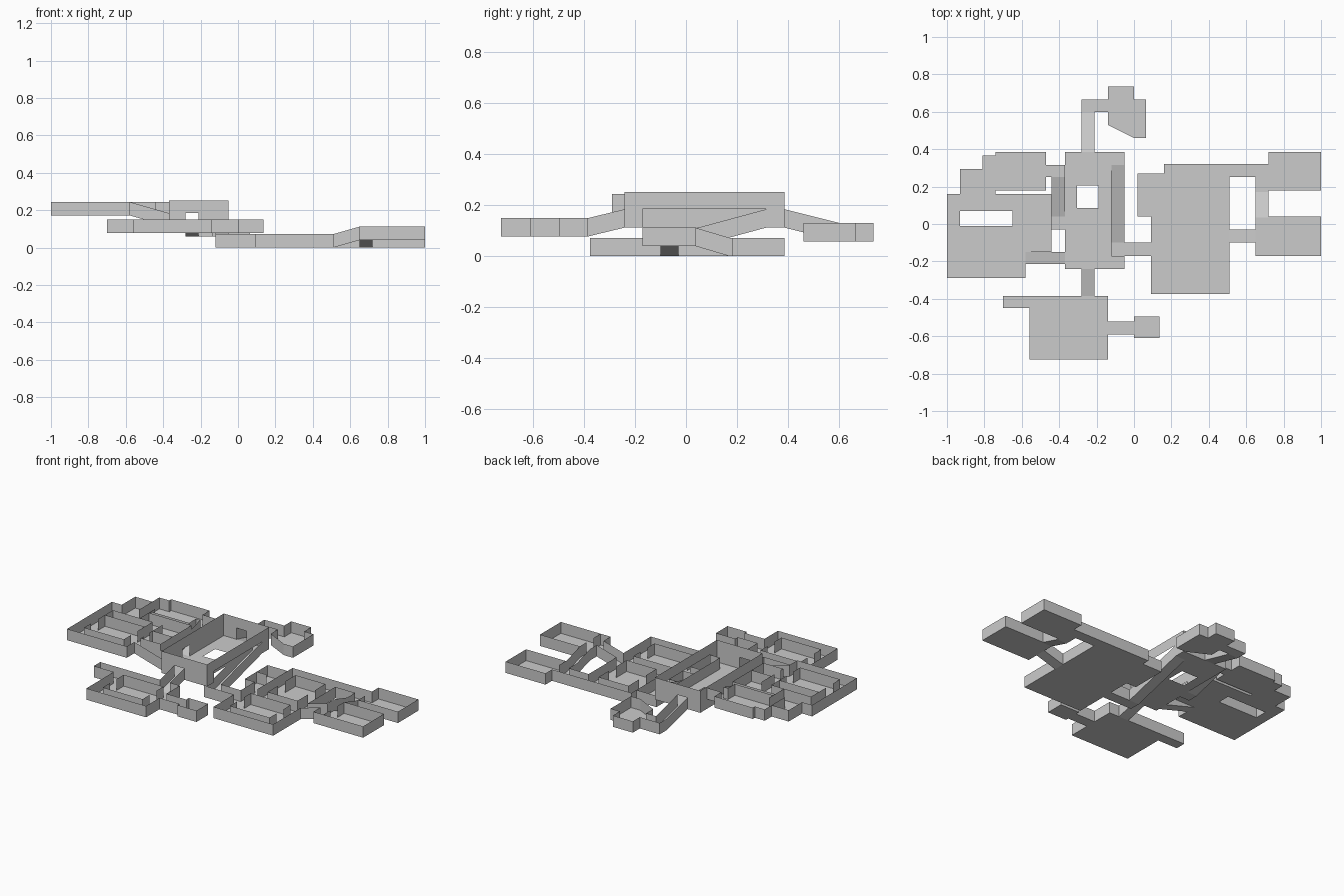
import bpy
import bmesh

if "Cube" in bpy.data.objects:
    bpy.data.objects.remove(bpy.data.objects["Cube"])

H = 0.072   # standard wall and doorway height


def finish(name, bm):
    bmesh.ops.remove_doubles(bm, verts=bm.verts, dist=0.0005)
    mesh = bpy.data.meshes.new(name)
    bm.to_mesh(mesh)
    bm.free()
    bpy.context.collection.objects.link(bpy.data.objects.new(name, mesh))


def face(bm, *pts):
    bm.faces.new([bm.verts.new(p) for p in pts])


def wall(bm, x0, y0, x1, y1, a, b):
    face(bm, (x0, y0, a), (x1, y1, a), (x1, y1, b), (x0, y0, b))


def inside(rects, x, y, e=0.0):
    return any(r[0] - e < x < r[1] + e and r[2] - e < y < r[3] + e for r in rects)


def level(name, z, rects, doors=(), holes=(), inner=(), h=H):
    """Floor over joined (x0, x1, y0, y1) areas, walls round the outside."""
    bm = bmesh.new()
    allr = list(rects) + list(doors) + list(holes)
    xs = sorted({v for r in allr for v in r[:2]})
    ys = sorted({v for r in allr for v in r[2:]})
    for x0, x1 in zip(xs, xs[1:]):
        for y0, y1 in zip(ys, ys[1:]):
            cx, cy = (x0 + x1) / 2, (y0 + y1) / 2
            if not inside(rects, cx, cy):
                continue
            if not inside(holes, cx, cy):
                face(bm, (x0, y0, z), (x1, y0, z), (x1, y1, z), (x0, y1, z))
            e = 0.0004
            for ax, ay, bx, by, dx, dy in ((x0, y0, x1, y0, 0, -e), (x1, y0, x1, y1, e, 0),
                                           (x1, y1, x0, y1, 0, e), (x0, y1, x0, y0, -e, 0)):
                mx, my = (ax + bx) / 2, (ay + by) / 2
                if inside(rects, mx + dx, my + dy):
                    continue
                low = z + H if inside(doors, mx, my, 0.001) else z
                if low < z + h - 0.001:
                    wall(bm, ax, ay, bx, by, low, z + h)
    for x0, y0, x1, y1 in inner:
        wall(bm, x0, y0, x1, y1, z, z + H)
    finish(name, bm)


def ramp(name, x0, x1, y0, y1, z0, z1, axis):
    """Sloping passage with two side walls, z0 to z1 along the axis."""
    bm = bmesh.new()
    if axis == 'x':
        a, b, c, d = (x0, y0, z0), (x1, y0, z1), (x1, y1, z1), (x0, y1, z0)
    else:
        a, b, c, d = (x1, y0, z0), (x1, y1, z1), (x0, y1, z1), (x0, y0, z0)
    up = lambda p: (p[0], p[1], p[2] + H)
    face(bm, a, b, c, d)
    face(bm, a, b, up(b), up(a))
    face(bm, c, d, up(d), up(c))
    finish(name, bm)


def box_walls(x0, x1, y0, y1, gap=0.07):
    """Inner chamber walls with a doorway in each short side."""
    m = (y0 + y1) / 2
    out = [(x0, y0, x1, y0), (x0, y1, x1, y1)]
    for x in (x0, x1):
        out += [(x, y0, x, m - gap / 2), (x, m + gap / 2, x, y1)]
    return out


# Tall central hall, with the ramp well along its right side
level("central_hall", 0.112, [(-.37, -.05, -.24, .385)], h=0.14,
      doors=[(-.05, -.05, -.17, .315), (-.28, -.21, -.24, -.24), (-.28, -.21, .385, .385),
             (-.37, -.37, -.215, -.15), (-.37, -.37, -.03, .04)],
      holes=[(-.305, -.19, .085, .205), (-.12, -.05, -.17, .315)],
      inner=[(-.12, -.17, -.12, .315), (-.12, -.17, -.05, -.17)])
ramp("hall_ramp", -.12, -.05, -.1, .315, 0, .112, 'y')

# Front wing
level("front_wing", 0.077,
      [(-.56, -.14, -.725, -.385), (-.7, -.56, -.45, -.385),
       (-.14, 0, -.59, -.52), (0, .135, -.61, -.495)],
      doors=[(-.28, -.21, -.385, -.385)], inner=box_walls(-.49, -.21, -.66, -.45))
ramp("front_passage", -.28, -.21, -.385, -.24, .077, .112, 'y')

# Back room with a slanted front wall
ramp("back_passage", -.28, -.21, .385, .6, .112, .058, 'y')
level("back_passage_corner", 0.058, [(-.28, -.14, .6, .665)],
      doors=[(-.28, -.21, .6, .6), (-.14, -.14, .6, .665)])
bm = bmesh.new()
outline = [(-.14, .6), (-.14, .53), (0, .46), (.065, .46), (.065, .665),
           (0, .665), (0, .735), (-.14, .735), (-.14, .665)]
face(bm, *[(x, y, .058) for x, y in outline])
for p, q in zip(outline, outline[1:]):
    wall(bm, *p, *q, .058, .058 + H)
finish("back_room", bm)

# Right wing on the ground level
level("right_wing", 0.0,
      [(-.12, .09, -.17, -.1), (.09, .51, -.375, -.03), (.09, .16, -.03, .04),
       (.02, .16, .04, .27), (.16, .51, -.03, .32), (.51, .72, .25, .32),
       (.65, .72, .17, .25), (.72, 1, .18, .385)],
      doors=[(-.12, -.05, -.1, -.1), (.51, .51, -.1, -.03), (.65, .72, .17, .17)],
      inner=box_walls(.23, .44, -.03, .25) + box_walls(.16, .44, -.31, -.1)
      + [(.16, -.03, .16, .27), (.02, .16, .09, .16), (.02, .04, .09, .04),
         (.72, .18, .72, .25)])

# Raised side room on the far right
level("right_side_room", 0.04, [(.65, .72, -.17, .035), (.72, 1, -.17, .04)],
      doors=[(.65, .65, -.1, -.03), (.65, .72, .035, .035)],
      inner=[(.72, -.17, .72, -.1), (.72, -.03, .72, .035)])
ramp("side_room_ramp", .51, .65, -.1, -.03, 0, .04, 'x')
ramp("side_room_back_ramp", .65, .72, .035, .17, .04, 0, 'y')

# Left wing on the upper level
level("left_wing", 0.172,
      [(-1, -.93, -.29, .16), (-.65, -.58, -.29, .16), (-.93, -.65, -.29, -.01),
       (-.93, -.65, .07, .16), (-.58, -.44, -.15, .16), (-.93, -.81, .16, .295),
       (-.81, -.74, .16, .365), (-.74, -.47, .18, .385), (-.47, -.37, .25, .315)],
      doors=[(-.58, -.58, -.215, -.15), (-.44, -.37, .25, .25)],
      inner=box_walls(-.93, -.65, -.22, -.01)
      + [(-.58, -.03, -.44, -.03), (-.81, .16, -.81, .295), (-.93, .07, -.74, .07),
         (-.74, .07, -.74, .22), (-.58, -.15, -.58, -.12), (-.58, -.06, -.58, .07)])
ramp("left_passage", -.58, -.37, -.215, -.15, .172, .112, 'x')
ramp("left_back_ramp", -.44, -.37, .04, .25, .112, .172, 'y')
level("left_landing", 0.112, [(-.44, -.37, -.03, .04)],
      doors=[(-.44, -.37, .04, .04), (-.37, -.37, -.03, .04)])
